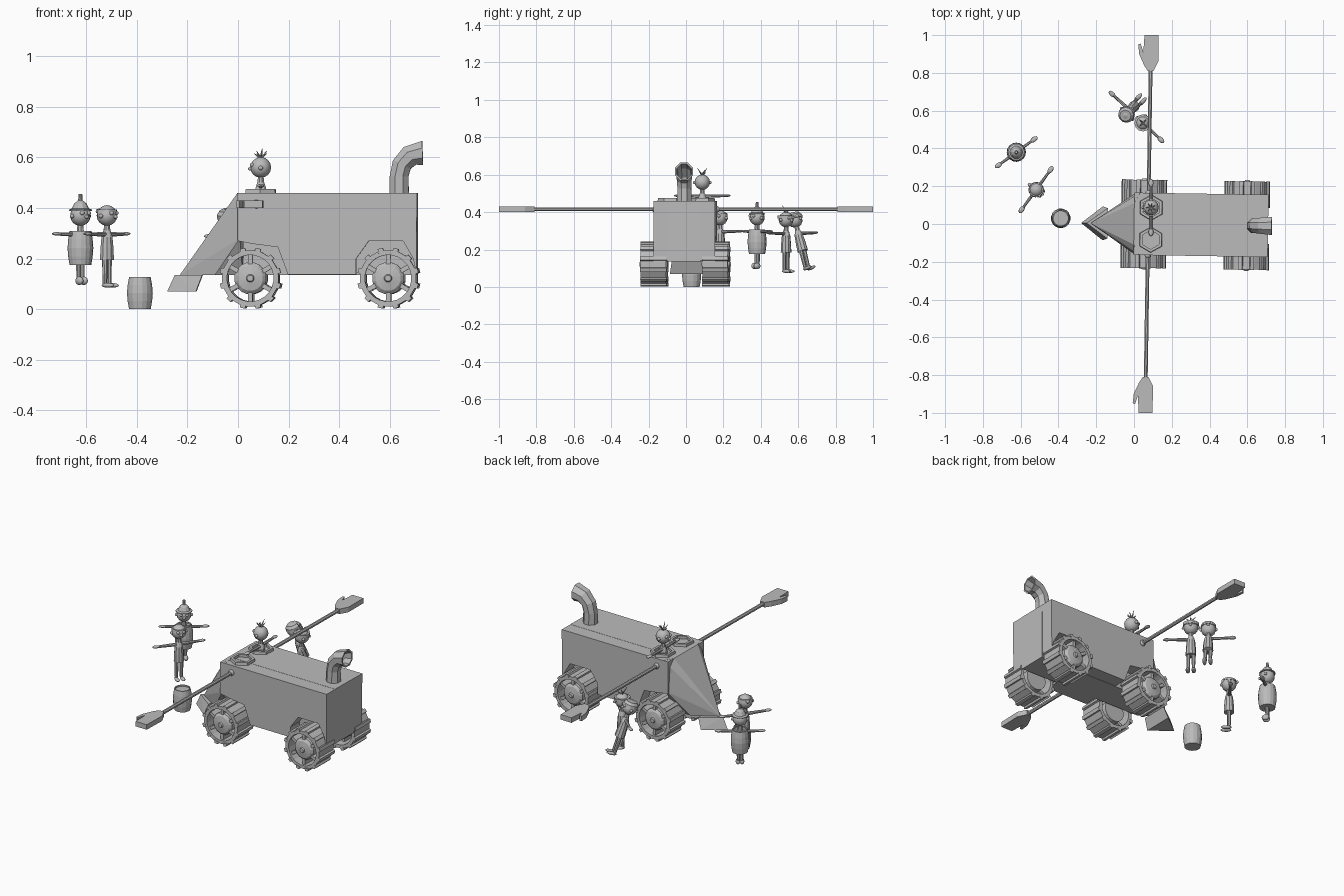
import bpy, bmesh, math
from mathutils import Matrix, Vector

if "Cube" in bpy.data.objects:
    bpy.data.objects.remove(bpy.data.objects["Cube"])

grey = bpy.data.materials.new("plain_grey")
grey.diffuse_color = (0.5, 0.5, 0.5, 1)
grey.use_nodes = True
grey.node_tree.nodes["Principled BSDF"].inputs["Base Color"].default_value = grey.diffuse_color
T, R = Matrix.Translation, Matrix.Rotation
I = Matrix.Identity(4)


def make(name, bm, M=I, smooth=False):
    bm.transform(M)
    bmesh.ops.recalc_face_normals(bm, faces=bm.faces)
    me = bpy.data.meshes.new(name)
    bm.to_mesh(me)
    bm.free()
    me.materials.append(grey)
    for p in me.polygons:
        p.use_smooth = smooth
    ob = bpy.data.objects.new(name, me)
    bpy.context.collection.objects.link(ob)
    return ob


def skin(name, rings, M=I, closed=False, caps=True):
    """Skin a list of equal-length point rings."""
    bm = bmesh.new()
    vs = [[bm.verts.new(p) for p in r] for r in rings]
    n = len(rings[0])
    pairs = list(zip(vs, vs[1:])) + ([(vs[-1], vs[0])] if closed else [])
    for a, b in pairs:
        for i in range(n):
            j = (i + 1) % n
            bm.faces.new((a[i], a[j], b[j], b[i]))
    if caps and not closed:
        bm.faces.new(vs[0])
        bm.faces.new(vs[-1])
    return make(name, bm, M)


def circle(r, z, n, off=0.0):
    return [(r * math.cos((i + off) * math.tau / n), r * math.sin((i + off) * math.tau / n), z) for i in range(n)]


def lathe(name, prof, n, M=I, closed=False):
    return skin(name, [circle(r, z, n, 0.5) for r, z in prof], M, closed)


def prism(name, outline, lo, hi, M=I):
    return skin(name, [[(x, y, h) for x, y in outline] for h in (lo, hi)], M)


def rod(name, a, b, r1, r2, n=8, M=I):
    a, b = Vector(a), Vector(b)
    q = (b - a).to_track_quat('Z', 'Y').to_matrix().to_4x4()
    return lathe(name, [(r1, 0), (r2, (b - a).length)], n, M @ T(a) @ q)


def ball(name, c, r, M=I, scale=(1, 1, 1)):
    bm = bmesh.new()
    bmesh.ops.create_uvsphere(bm, u_segments=12, v_segments=8, radius=r)
    return make(name, bm, M @ T(c) @ Matrix.Diagonal((*scale, 1)), True)


def hull(name, pts, M=I):
    bm = bmesh.new()
    for p in pts:
        bm.verts.new(p)
    bmesh.ops.convex_hull(bm, input=bm.verts)
    return make(name, bm, M)


# ---- vehicle: turned by one degree ----
V = T((0.075, 0, 0)) @ R(math.radians(-0.9), 4, 'Z') @ T((-0.075, 0, 0))
XZ = R(math.radians(90), 4, 'X')      # outline (x, z); extrusion runs along -y

# body core and side slabs with wheel arches
prism("body_core", [(0, .46), (.71, .46), (.71, .135), (0, .135)], -.085, .085, V @ XZ)
slab = [(0, .459), (.71, .459), (.708, .14), (.695, .20), (.655, .27), (.52, .27), (.47, .2),
        (.47, .137), (.20, .137), (.16, .245), (.06, .258), (0, .27)]
for s in (-1, 1):
    prism("body_side", slab, s * .07, s * .165, V @ XZ)

# sloped nose and plough
nose = [(-.23, 0, .135)]
plough = [(-.28, 0, .07), (-.25, 0, .135)]
for s in (-1, 1):
    nose += [(0, s * .11, .46), (.03, s * .165, .46), (.01, s * .165, .28),
             (-.09, s * .085, .135), (.02, s * .085, .135)]
    plough += [(-.165, s * .09, .07), (-.14, s * .08, .135)]
hull("nose", nose, V)
hull("plough", plough, V)

# hatch rims
for y in (.087, -.083):
    lathe("hatch_rim", [(.07, .45), (.066, .475), (.05, .475), (.05, .45)], 6, V @ T((.09, y, 0)), True)

# exhaust pipe, hollow at the mouth
path = [(.637, .45, .042, 0), (.637, .525, .04, 0), (.648, .572, .042, 25), (.68, .606, .046, 55), (.73, .617, .052, 88)]
rings = []
for x, z, r, a in path + [(x, z, r * .82, a) for x, z, r, a in path[:0:-1]]:
    m = T((x, 0, z)) @ R(math.radians(a), 4, 'Y')
    rings.append([m @ Vector(p) for p in circle(r, 0, 8, .5)])
skin("exhaust_pipe", rings, V)

# wheels: tyre ring, treads, spokes, domed hub
for x in (.052, .597):
    for s in (-1, 1):
        W = V @ T((x, s * .165, .122)) @ R(math.radians(-90 * s), 4, 'X')
        lathe("tyre", [(.112, -.068), (.112, .068), (.092, .068), (.092, -.068)], 24, W, True)
        for i in range(12):
            w = W @ R(math.tau * (i + .5) / 12, 4, 'Z')
            prism("tread", [(.105, -.012), (.122, -.01), (.122, .01), (.105, .012)], -.07, .07, w)
        for i in range(6):
            w = W @ R(math.tau * i / 6 + .52, 4, 'Z')
            prism("spoke", [(.05, -.009), (.097, -.009), (.097, .009), (.05, .009)], -.02, .055, w)
        lathe("hub", [(.064, -.06), (.064, .05), (.05, .062), (.016, .068), (.012, .075)], 16, W)

# long side poles with big flat hands
hand = [(.015, .81), (.04, .86), (.038, 1.0), (-.035, 1.0), (-.04, .91), (-.055, .955),
        (-.067, .95), (-.062, .9), (-.035, .84), (-.015, .81)]
for s in (-1, 1):
    rod("side_pole", (.075, s * .15, .415), (.075, s * .83, .415), .011, .011, 8, V)
    ball("pole_socket", (.075, s * .165, .415), .017, V)
    prism("flat_hand", [(.075 + x, s * y) for x, y in hand], .4, .43, V)


# ---- figures: face +x locally, arms along y ----
def keg(name, r, lo, hi, M):
    h = hi - lo
    prof = [(r * .84, lo), (r * .95, lo + h * .25), (r, lo + h * .5), (r * .95, lo + h * .75), (r * .84, hi),
            (r * .74, hi), (r * .74, hi - .008)]
    lathe(name, prof, 16, M)


def figure(x, y, deg, dz=0, lean=0, arms=(-1, 1), legs=True, torso=True, span=.15):
    M = T((x, y, dz)) @ R(math.radians(deg), 4, 'Z') @ T((0, 0, .36)) @ R(lean, 4, 'Y') @ T((0, 0, -.36))
    ball("head", (0, 0, .37), .041, M)
    ball("nose_bump", (.042, 0, .365), .008, M)
    for s in (-1, 1):
        ball("eye", (.034, s * .016, .38), .009, M)
        ball("ear", (0, s * .041, .368), .009, M)
    rod("neck", (0, 0, .30), (0, 0, .345), .014, .012, 8, M)
    if torso:
        lathe("torso", [(.029, .195), (.027, .24), (.023, .285), (.015, .31)], 10, M)
    for s in arms:
        rod("arm", (0, s * .01, .295), (0, s * (span - .03), .297), .01, .007, 8, M)
        ball("palm", (0, s * (span - .02), .298), .022, M, (.6, 1, .3))
    if legs:
        for s in (-1, 1):
            rod("leg", (0, s * .014, .21), (0, s * .014, .1), .012, .009, 8, M)
            ball("foot", (.016, s * .016, .094), .03, M, (1, .4, .3))
    return M


def hair(M, n=7):
    for i in range(n):
        a = math.tau * i / n
        rod("hair_spike", (0, 0, .405), (.026 * math.cos(a), .026 * math.sin(a), .425 + .01 * (i % 3)), .006, .001, 5, M)


# driver in the hatch
hair(figure(.09, .087, 180, .19, legs=False))

# barrel-clad figure with pointed hat
M = figure(-.623, .38, -54, legs=False, torso=False, span=.136)
keg("worn_barrel", .051, .175, .308, M)
lathe("pointed_hat", [(.045, .388), (.045, .393), (.034, .398), (.024, .418), (.009, .43), (.007, .455)], 10, M)
for s in (-1, 1):
    rod("short_leg", (0, s * .009, .18), (0, s * .009, .12), .01, .009, 8, M)
    ball("shoe", (.008, s * .011, .112), .021, M, (1, .6, .8))

# standing figure
M = figure(-.518, .182, -36)
lathe("head_band", [(.041, .382), (.039, .394)], 12, M)
ball("band_knot", (-.043, 0, .387), .01, M)

# pair side by side, one leaning
M = figure(-.035, .585, 47, -.012, -.33, arms=(1,))
lathe("flat_cap", [(.044, .375), (.042, .395), (.03, .408)], 12, M)
M = figure(.047, .535, 47, -.01, arms=(-1,))
lathe("head_band", [(.045, .375), (.045, .392)], 12, M)
hair(M, 4)

# loose barrel on the ground
keg("loose_barrel", .052, 0, .126, T((-.388, .03, 0)))
